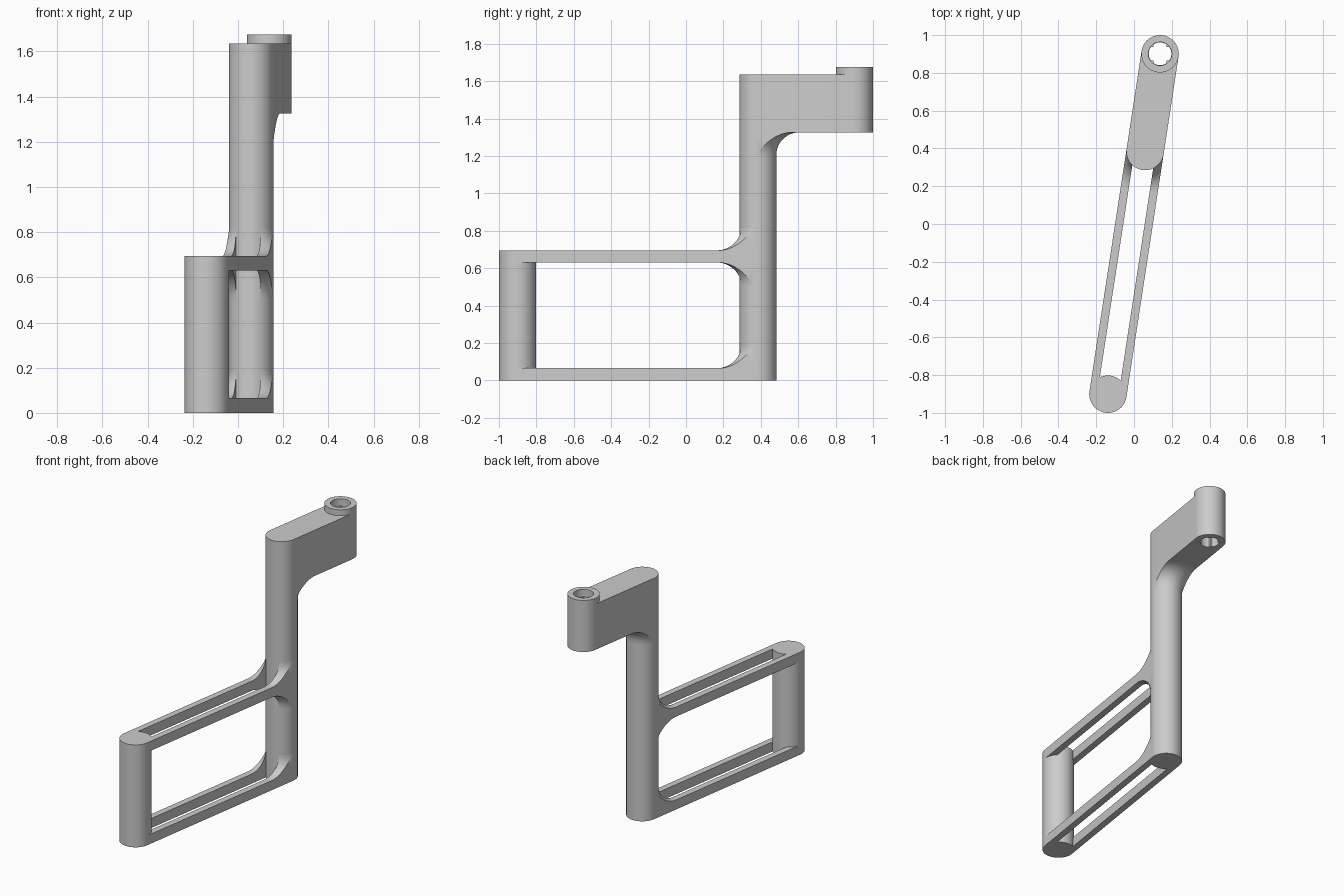
import bpy, bmesh
from math import sin, cos, pi, asin, atan2, hypot, sqrt
from mathutils import Matrix

if "Cube" in bpy.data.objects:
    bpy.data.objects.remove(bpy.data.objects["Cube"])

# Layout along the tilted centre line (local y)
R = 0.099                       # post radius
FILLET = 0.12
INNER = 0.056                   # half width of the slot between rails
END = hypot(0.138, 0.901)
TILT = atan2(0.138, 0.901)
FRONT, MAIN, HUB = -END, 0.384 / cos(TILT), END
RAIL, FRAME_TOP = 0.065, 0.695
ARM_LOW, ARM_TOP, HUB_TOP = 1.325, 1.635, 1.675
SEG = 96
TURN = Matrix.Rotation(-TILT, 4, "Z")

grey = bpy.data.materials.new("plain_grey")
grey.use_nodes = True
grey.diffuse_color = (0.6, 0.6, 0.6, 1)
grey.node_tree.nodes["Principled BSDF"].inputs["Base Color"].default_value = grey.diffuse_color


def loft(name, layers):
    """Solid from matching outlines, each given as (points, z)."""
    bm = bmesh.new()
    rings = [[bm.verts.new((x, y, z)) for x, y in pts] for pts, z in layers]
    n = len(rings[0])
    for low, high in zip(rings, rings[1:]):
        for i in range(n):
            j = (i + 1) % n
            bm.faces.new((low[i], low[j], high[j], high[i]))
    bm.faces.new(rings[0][::-1])
    bm.faces.new(rings[-1])
    bmesh.ops.recalc_face_normals(bm, faces=bm.faces)
    bm.transform(TURN)
    mesh = bpy.data.meshes.new(name)
    bm.to_mesh(mesh)
    bm.free()
    mesh.materials.append(grey)
    obj = bpy.data.objects.new(name, mesh)
    bpy.context.collection.objects.link(obj)
    return obj


def prism(name, pts, z0, z1):
    return loft(name, [(pts, z0), (pts, z1)])


def arc(radius, y, start=0, end=2 * pi, n=SEG, closed=True):
    steps = n if closed else n - 1
    return [(radius * cos(start + (end - start) * i / steps),
             y + radius * sin(start + (end - start) * i / steps)) for i in range(n)]


def activate(obj):
    bpy.ops.object.select_all(action="DESELECT")
    obj.select_set(True)
    bpy.context.view_layer.objects.active = obj


def cut(obj, cutter, operation):
    cutter.hide_render = True
    mod = obj.modifiers.new("cut", "BOOLEAN")
    mod.operation, mod.object, mod.solver = operation, cutter, "EXACT"
    activate(obj)
    bpy.ops.object.modifier_apply(modifier=mod.name)
    bpy.data.objects.remove(cutter)


def smooth(obj):
    activate(obj)
    bpy.ops.object.shade_smooth_by_angle(angle=pi / 6)


def fillet(name, z, up, u0, u1, side):
    """Flared collar round the main post, kept only over one strip."""
    rings = []
    for i in range(13):
        t = pi / 2 * i / 12
        rings.append((arc(R + FILLET * (1 - sin(t)), MAIN), z + up * FILLET * (1 - cos(t))))
    obj = loft(name, rings)
    y0, y1 = MAIN + side * 0.003, MAIN + side * 0.3
    box = prism("strip_cutter", [(u0, y0), (u1, y0), (u1, y1), (u0, y1)], z - 0.3, z + 0.3)
    cut(obj, box, "INTERSECT")
    smooth(obj)


# Upright posts
smooth(prism("front_post", arc(R, FRONT), 0, FRAME_TOP))
smooth(prism("main_post", arc(R, MAIN), 0, ARM_LOW))

# Twin rails, with fillets where they meet the main post
inset = sqrt(R * R - INNER * INNER)
for side, word in ((-1, "right"), (1, "left")):
    outline = [(side * R, FRONT), (side * R, MAIN),
               (side * INNER, MAIN - inset), (side * INNER, FRONT + inset)]
    prism("lower_rail_" + word, outline, 0, RAIL)
    prism("upper_rail_" + word, outline, FRAME_TOP - RAIL, FRAME_TOP)
    u0, u1 = sorted((side * INNER, side * R))
    for part, z, up in (("lower_rail", RAIL, 1), ("upper_rail_under", FRAME_TOP - RAIL, -1),
                        ("upper_rail_top", FRAME_TOP, 1)):
        fillet(part + "_fillet_" + word, z, up, u0, u1, -1)

# Top arm, rounded over the post and hollowed to fit the hub
arm = arc(R, MAIN, pi, 2 * pi, 49, False) + arc(R, HUB, 0, -pi, 49, False)
smooth(prism("top_arm", arm, ARM_LOW, ARM_TOP))
fillet("top_arm_fillet", ARM_LOW, -1, -R, R, 1)

# Hub with a cross-shaped through hole and a round recess on top
HOLE, HALF = 0.06, 0.035
hub = prism("hub", arc(R, HUB), ARM_LOW, HUB_TOP)
cross = []
spread = asin(HALF / HOLE)
for k in range(4):
    mid = TILT + k * pi / 2
    cross += arc(HOLE, HUB, mid - spread, mid + spread, 9, False)
    cross.append((HALF * sqrt(2) * cos(mid + pi / 4), HUB + HALF * sqrt(2) * sin(mid + pi / 4)))
cut(hub, prism("cross_cutter", cross, ARM_LOW - 0.1, HUB_TOP + 0.1), "DIFFERENCE")
cut(hub, prism("recess_cutter", arc(HOLE + 0.002, HUB, n=48), HUB_TOP - 0.05, HUB_TOP + 0.1), "DIFFERENCE")
smooth(hub)
